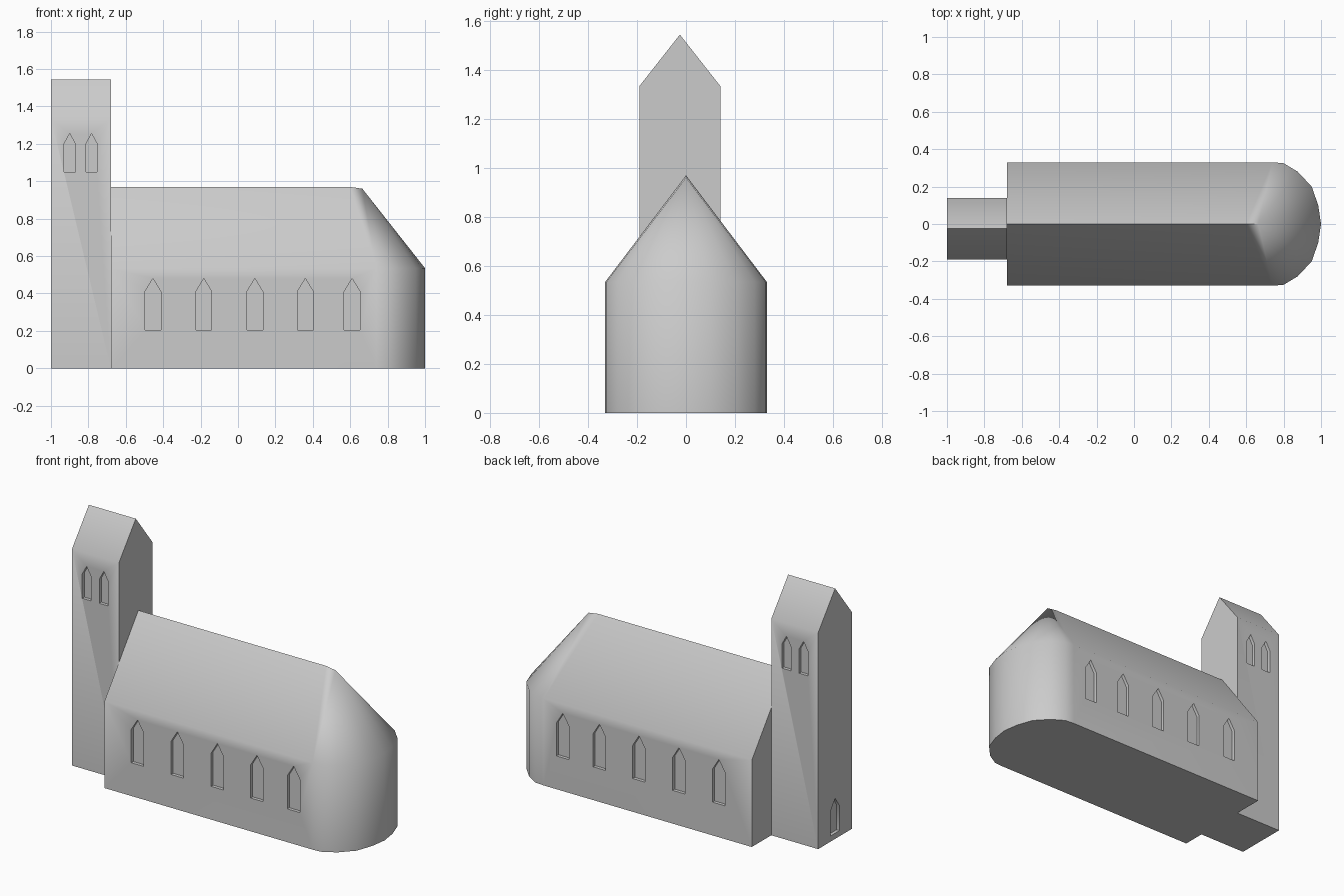
import bpy, bmesh, math

if "Cube" in bpy.data.objects:
    bpy.data.objects.remove(bpy.data.objects["Cube"])

stone = bpy.data.materials.new("stone_grey")
stone.diffuse_color = (0.6, 0.6, 0.6, 1)
stone.use_nodes = True
stone.node_tree.nodes["Principled BSDF"].inputs["Base Color"].default_value = stone.diffuse_color


def make(name, verts, faces):
    """Mesh object from points and faces, normals pointing outwards."""
    bm = bmesh.new()
    vs = [bm.verts.new(v) for v in verts]
    for f in faces:
        bm.faces.new([vs[i] for i in f])
    bmesh.ops.recalc_face_normals(bm, faces=bm.faces)
    me = bpy.data.meshes.new(name)
    bm.to_mesh(me)
    bm.free()
    me.materials.append(stone)
    ob = bpy.data.objects.new(name, me)
    bpy.context.collection.objects.link(ob)
    return ob


def lancet(u, width, z0, shoulder, tip):
    """Pointed-arch outline as (across, height) points."""
    h = width / 2
    return [(u - h, z0), (u + h, z0), (u + h, shoulder), (u, tip), (u - h, shoulder)]


def prism(outline, axis, a, b):
    """Points and faces of an outline extruded along an axis from a to b."""
    place = (lambda u, z, d: (u, d, z)) if axis == "y" else (lambda u, z, d: (d, u, z))
    n = len(outline)
    verts = [place(u, z, d) for d in (a, b) for u, z in outline]
    faces = [tuple(range(n)), tuple(range(n, 2 * n))]
    faces += [(i, (i + 1) % n, n + (i + 1) % n, n + i) for i in range(n)]
    return verts, faces


def cut(ob, openings):
    """Cut all the recesses out of a body with one boolean, then shade it."""
    verts, faces = [], []
    for v, f in openings:
        k = len(verts)
        verts += v
        faces += [tuple(i + k for i in q) for q in f]
    cutter = make(ob.name + "_cutter", verts, faces)
    cutter.hide_render = True
    mod = ob.modifiers.new("recesses", "BOOLEAN")
    mod.operation, mod.solver, mod.object = "DIFFERENCE", "EXACT", cutter
    bpy.context.view_layer.objects.active = ob
    for o in bpy.context.selected_objects:
        o.select_set(False)
    ob.select_set(True)
    bpy.ops.object.modifier_apply(modifier=mod.name)
    bpy.data.objects.remove(cutter)
    bpy.ops.object.shade_smooth_by_angle(angle=math.radians(45))


DEPTH = 0.02

# Nave with rounded apse: footprint, eaves and ridge
W, EAVE, X0 = 0.33, 0.535, -0.68
half = [(X0, W), (0.74, W), (0.80, 0.325), (0.875, 0.28), (0.95, 0.20), (0.985, 0.10), (1.0, 0)]
plan = half + [(x, -y) for x, y in reversed(half[:-1])]
n = len(plan)
verts = [(x, y, z) for z in (0, EAVE) for x, y in plan]
verts += [(X0, 0, 0.97), (0.60, 0, 0.97), (0.665, 0, 0.96)]
west, east, apex = 2 * n, 2 * n + 1, 2 * n + 2
faces = [tuple(range(n))]
faces += [(i, i + 1, n + i + 1, n + i) for i in range(n - 1)]
faces += [(n - 1, 0, n, west, 2 * n - 1)]                           # west gable
faces += [(n, n + 1, east, west), (2 * n - 2, 2 * n - 1, west, east)]  # roof slopes
faces += [(n + 1, apex, east), (2 * n - 2, apex, east)]
faces += [(n + i, n + i + 1, apex) for i in range(1, n - 2)]        # apse roof
nave = make("nave", verts, faces)

# Five pointed windows on each long side of the nave
cut(nave, [prism(lancet(x, 0.085, 0.205, 0.41, 0.48), "y", s * (W - DEPTH), s * (W + 0.1))
           for s in (-1, 1) for x in (-0.455, -0.183, 0.09, 0.36, 0.61)])

# Bell tower with saddle roof
YF, YB = -0.19, 0.14
gable = [(YF, 0), (YB, 0), (YB, 1.335), ((YF + YB) / 2, 1.545), (YF, 1.335)]
tower = make("tower", *prism(gable, "x", -1.0, X0))

# Paired belfry windows front and back, door on the west face
holes = [prism(lancet(x, 0.06, 1.05, 1.20, 1.255), "y", a, b)
         for a, b in ((YF - 0.1, YF + DEPTH), (YB - DEPTH, YB + 0.1))
         for x in (-0.90, -0.783)]
holes.append(prism(lancet(-0.025, 0.085, 0.035, 0.19, 0.25), "x", -1.1, -1.0 + DEPTH))
cut(tower, holes)
